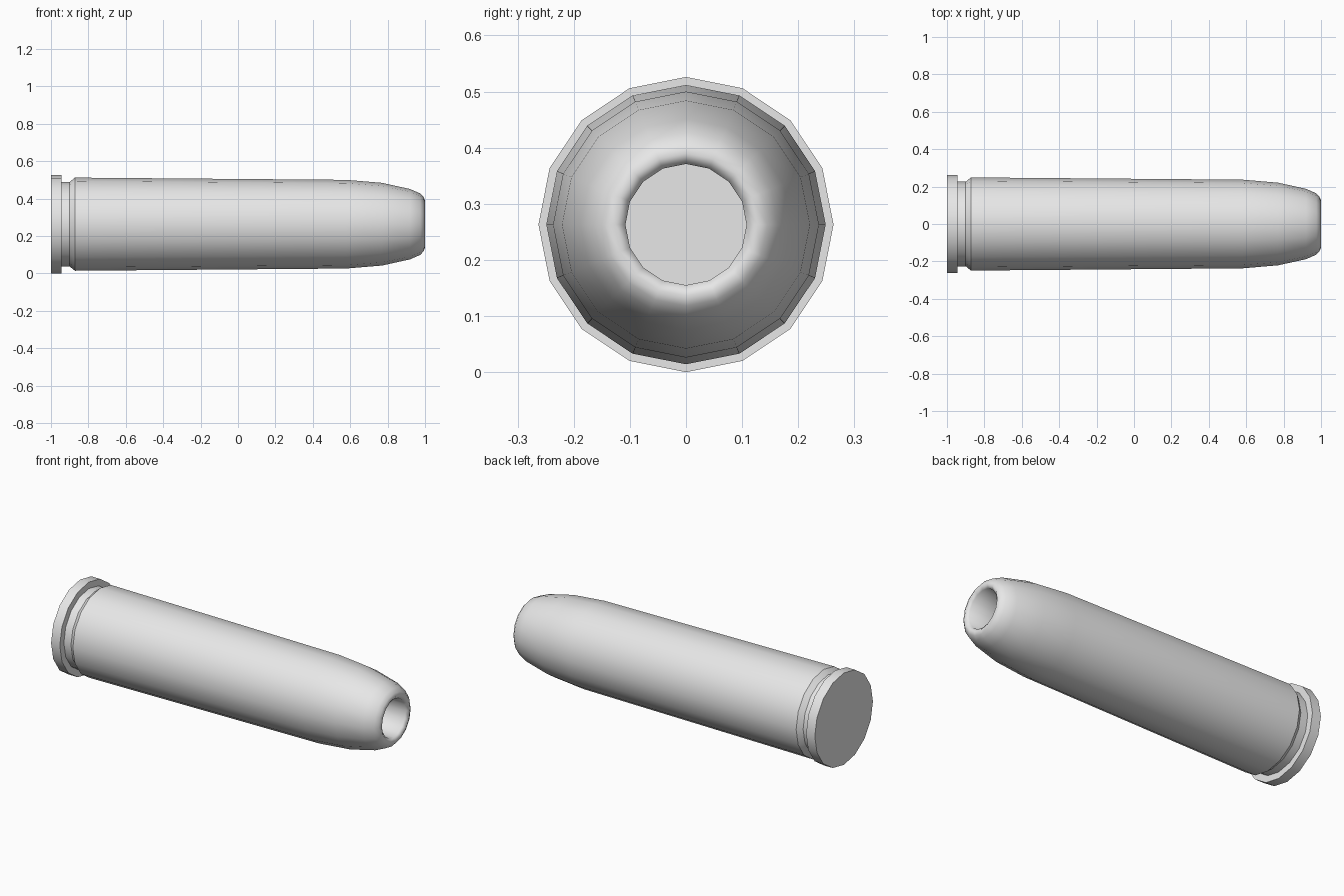
import bpy
import bmesh
import math
from mathutils import Vector

cube = bpy.data.objects.get("Cube")
if cube:
    bpy.data.objects.remove(cube, do_unlink=True)

SIDES = 16
AXIS_Z = 0.263

# Single plain metal colour
metal = bpy.data.materials.new("light_grey_metal")
metal.use_nodes = True
colour = (0.8, 0.8, 0.8, 1)
metal.diffuse_color = colour
metal.node_tree.nodes["Principled BSDF"].inputs["Base Color"].default_value = colour

# Profile as (position along x, radius)
base_rim = [(-1, 0.263), (-0.945, 0.263)]
groove = [(-0.945, 0.226), (-0.9, 0.226), (-0.872, 0.249)]
body = [(0.58, 0.237), (0.77, 0.221), (0.92, 0.188), (0.975, 0.164)]
lip = [(0.992, 0.145), (1, 0.127), (0.986, 0.108)]
cavity = [(0.8, 0.108)]
profile = base_rim + groove + body + lip + cavity

# Lathe the profile around the long axis, then cap the base and cavity floor
bm = bmesh.new()
verts = [bm.verts.new((x, 0, r)) for x, r in profile]
edges = [bm.edges.new(pair) for pair in zip(verts, verts[1:])]
bmesh.ops.spin(bm, geom=verts + edges, cent=(0, 0, 0), axis=(1, 0, 0),
               angle=math.tau, steps=SIDES, use_duplicate=False)
bmesh.ops.remove_doubles(bm, verts=bm.verts, dist=0.0005)
bmesh.ops.holes_fill(bm, edges=[e for e in bm.edges if e.is_boundary], sides=0)
bmesh.ops.recalc_face_normals(bm, faces=bm.faces)
bmesh.ops.translate(bm, verts=bm.verts, vec=Vector((0, 0, AXIS_Z)))

# Smooth shading with crisp steps; the rolled lip stays soft
for face in bm.faces:
    face.smooth = True
for edge in bm.edges:
    at_lip = all(v.co.x > 0.9 for v in edge.verts)
    edge.smooth = at_lip or edge.calc_face_angle(0) < math.radians(30)

mesh = bpy.data.meshes.new("casing")
bm.to_mesh(mesh)
bm.free()
mesh.materials.append(metal)
casing = bpy.data.objects.new("casing", mesh)
bpy.context.collection.objects.link(casing)
